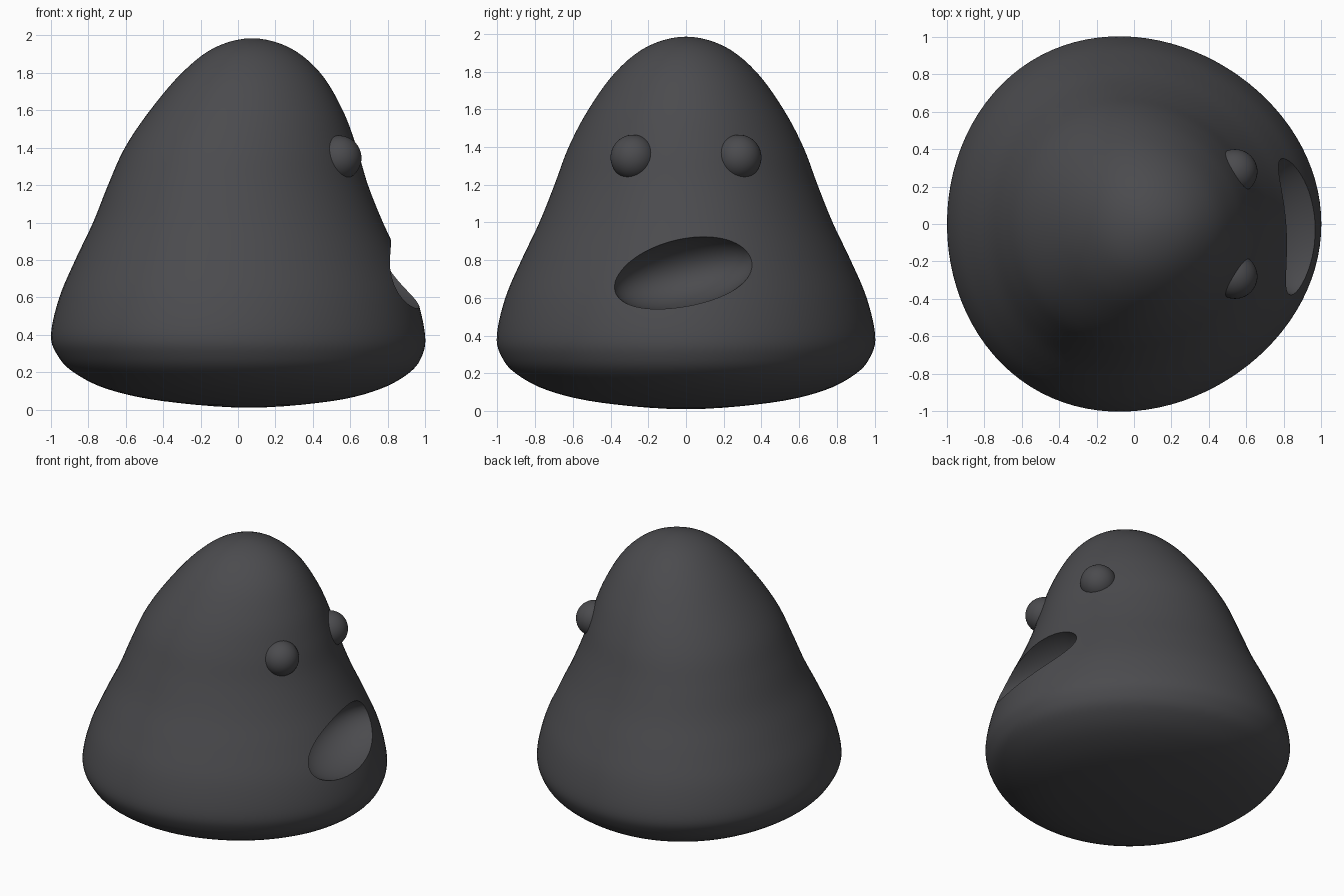
import bpy, bmesh, math
from mathutils import Vector

cube = bpy.data.objects.get("Cube")
if cube:
    bpy.data.objects.remove(cube)

charcoal = bpy.data.materials.new("charcoal")
charcoal.use_nodes = True
COLOR = (0.07, 0.07, 0.076, 1)
charcoal.diffuse_color = COLOR
charcoal.node_tree.nodes["Principled BSDF"].inputs["Base Color"].default_value = COLOR


def make_object(name, bm):
    bmesh.ops.recalc_face_normals(bm, faces=bm.faces)
    mesh = bpy.data.meshes.new(name)
    bm.to_mesh(mesh)
    bm.free()
    mesh.materials.append(charcoal)
    obj = bpy.data.objects.new(name, mesh)
    bpy.context.collection.objects.link(obj)
    return obj


def smooth(obj, degrees=35):
    bpy.ops.object.select_all(action='DESELECT')
    obj.select_set(True)
    bpy.context.view_layer.objects.active = obj
    bpy.ops.object.shade_smooth_by_angle(angle=math.radians(degrees))


def ellipsoid(name, center, size, tilt=0.0):
    bm = bmesh.new()
    bmesh.ops.create_uvsphere(bm, u_segments=48, v_segments=32, radius=1)
    obj = make_object(name, bm)
    obj.location, obj.scale = center, size
    obj.rotation_euler.x = tilt
    return obj


def spline(points, steps):
    """Smooth path through the points."""
    path = []
    for a, b, c, d in zip(points, points[1:], points[2:], points[3:]):
        for i in range(steps):
            t = i / steps
            path.append(0.5 * (2 * b + (c - a) * t + (2 * a - 5 * b + 4 * c - d) * t * t
                               + (3 * b - a - 3 * c + d) * t ** 3))
    return path


# Body: egg-shaped rings (radius, height, forward shift) following a bell profile
profile = [Vector(p) for p in (
    (-0.45, 0.045, 0.05), (0, 0.01, 0.06), (0.45, 0.045, 0.05), (0.73, 0.11, 0.03),
    (0.9, 0.2, 0.02), (0.975, 0.29, 0.01), (1, 0.4, 0), (0.955, 0.6, 0),
    (0.87, 0.8, 0), (0.775, 1, 0), (0.695, 1.2, 0), (0.62, 1.4, 0.015),
    (0.515, 1.6, 0.045), (0.37, 1.8, 0.07), (0.2, 1.935, 0.075),
    (0, 1.985, 0.075), (-0.2, 1.935, 0.075))]
SIDES = 96
bm = bmesh.new()
rings = []
for radius, z, shift in spline(profile, 5)[1:]:
    ring = []
    for i in range(SIDES):
        a = math.tau * i / SIDES
        x = radius * math.cos(a) + shift
        y = radius * math.sin(a) * (1 - 0.08 * math.cos(a))
        ring.append(bm.verts.new((x, y, z)))
    rings.append(ring)
for low, high in zip(rings, rings[1:]):
    for i in range(SIDES):
        j = (i + 1) % SIDES
        bm.faces.new((low[i], low[j], high[j], high[i]))
for ring, end in ((rings[0], profile[1]), (rings[-1], profile[-2])):
    tip = bm.verts.new((end.z, 0, end.y))
    for i in range(SIDES):
        bm.faces.new((ring[i], ring[(i + 1) % SIDES], tip))
body = make_object("body", bm)

# Mouth: tilted hollow carved into the face
cutter = ellipsoid("mouth_cutter", (0.89, -0.005, 0.735), (0.27, 0.39, 0.185), math.radians(13))
cutter.hide_render = True
cutter.hide_set(True)
carve = body.modifiers.new("mouth", 'BOOLEAN')
carve.operation = 'DIFFERENCE'
carve.solver = 'EXACT'
carve.object = cutter
bpy.context.view_layer.update()
bpy.context.view_layer.objects.active = body
bpy.ops.object.modifier_apply(modifier=carve.name)
bpy.data.objects.remove(cutter)
smooth(body)

# Eyes: a pair of half-sunken balls
for side, y in (("left", 0.28), ("right", -0.28)):
    smooth(ellipsoid(side + "_eye", (0.54, y, 1.345), (0.12, 0.12, 0.12)))
